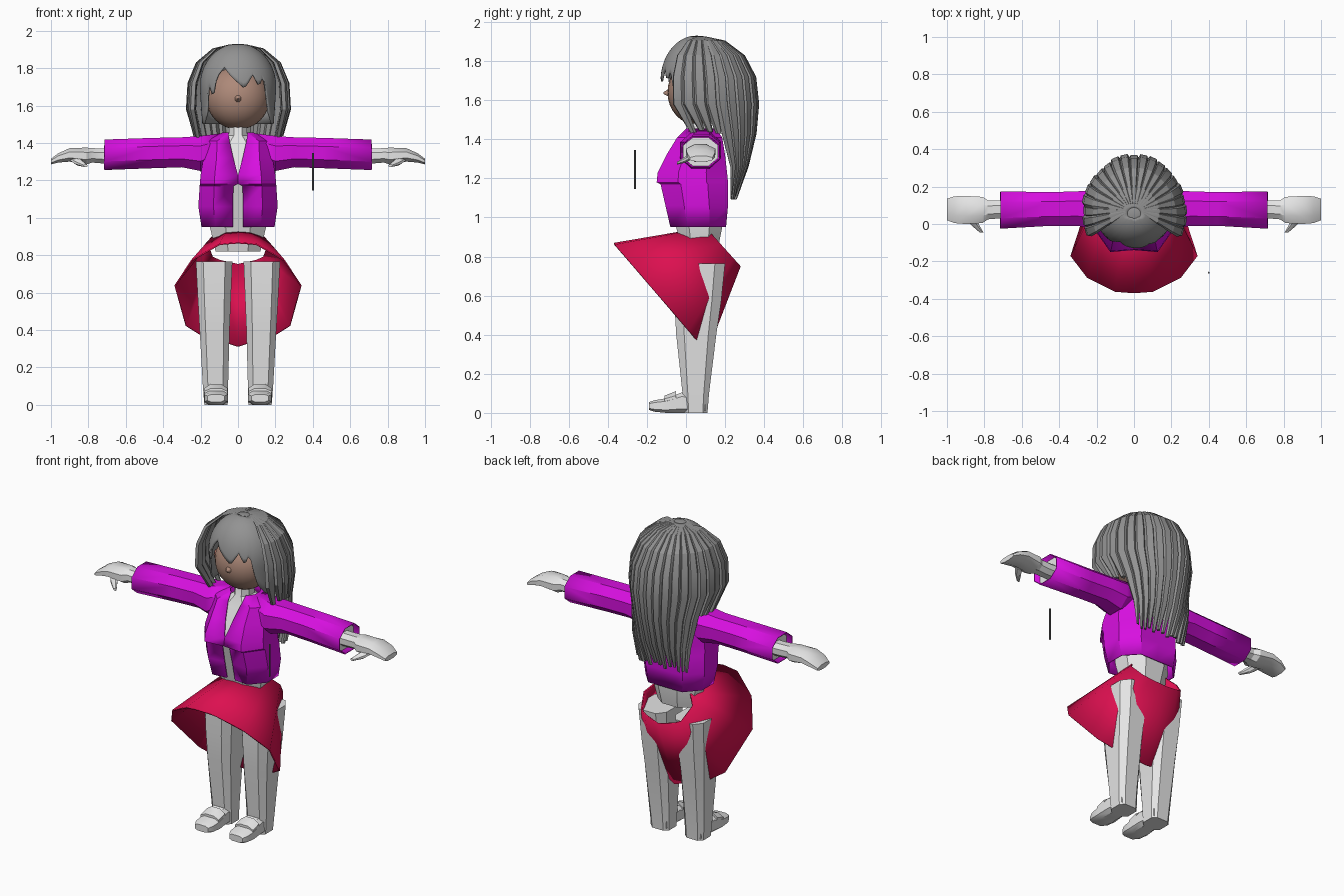
import bpy, bmesh, random
from math import sin, cos, radians, sqrt, pi
from mathutils import Vector

random.seed(4)
default_cube = bpy.data.objects.get("Cube")
if default_cube:
    bpy.data.objects.remove(default_cube, do_unlink=True)


def material(name, *rgb):
    mat = bpy.data.materials.new(name)
    mat.use_nodes = True
    mat.diffuse_color = (*rgb, 1)
    mat.node_tree.nodes["Principled BSDF"].inputs["Base Color"].default_value = (*rgb, 1)
    return mat


PALE = material("pale grey", .78, .78, .78)
HAIR = material("hair grey", .29, .29, .29)
SKIN = material("skin", .42, .25, .19)
EAR = material("ear pink", .55, .22, .17)
PURPLE = material("purple", .68, .005, .74)
RED = material("red", .72, .005, .08)
WHITE = material("white lining", 1, 1, 1)
DARK = material("dark grey", .12, .12, .12)


def finish(name, bm, mat, thickness=0, angle=30):
    """Turn a bmesh into a shaded object, optionally with thickness."""
    bmesh.ops.recalc_face_normals(bm, faces=bm.faces)
    mesh = bpy.data.meshes.new(name)
    bm.to_mesh(mesh)
    bm.free()
    mesh.materials.append(mat)
    ob = bpy.data.objects.new(name, mesh)
    bpy.context.collection.objects.link(ob)
    if thickness:
        solid = ob.modifiers.new("thickness", 'SOLIDIFY')
        solid.thickness = thickness
    bpy.ops.object.select_all(action='DESELECT')
    bpy.context.view_layer.objects.active = ob
    ob.select_set(True)
    bpy.ops.object.shade_smooth_by_angle(angle=radians(angle))
    return ob


def loft(name, rings, mat, closed=True, caps=True, thickness=0, angle=30):
    """Skin a sequence of equal rings of points."""
    bm = bmesh.new()
    rows = [[bm.verts.new(p) for p in ring] for ring in rings]
    n = len(rows[0])
    for low, high in zip(rows, rows[1:]):
        for i in range(n if closed else n - 1):
            j = (i + 1) % n
            bm.faces.new((low[i], low[j], high[j], high[i]))
    if caps and closed:
        bm.faces.new(rows[0])
        bm.faces.new(rows[-1])
    return finish(name, bm, mat, thickness, angle)


def octagon(u0, u1, v0, v1, c=.28):
    """Chamfered rectangle as eight 2D points."""
    du, dv = (u1 - u0) * c, (v1 - v0) * c
    return [(u0 + du, v0), (u1 - du, v0), (u1, v0 + dv), (u1, v1 - dv),
            (u1 - du, v1), (u0 + du, v1), (u0, v1 - dv), (u0, v0 + dv)]


def ellipsoid(name, centre, radii, mat):
    bm = bmesh.new()
    bmesh.ops.create_uvsphere(bm, u_segments=24, v_segments=16, radius=1)
    bmesh.ops.scale(bm, vec=radii, verts=bm.verts)
    bmesh.ops.translate(bm, vec=centre, verts=bm.verts)
    return finish(name, bm, mat)


def box_rings_x(sections, side):
    """Rings along x from (x, z low, z high, y front, y back)."""
    return [[(side * x, y, z) for y, z in octagon(y0, y1, z0, z1)]
            for x, z0, z1, y0, y1 in sections]


# Body under the clothes: (z, half width, front y, back y)
body = [(.82, .12, -.02, .16), (.95, .15, -.05, .185), (1.2, .15, -.11, .18),
        (1.38, .13, -.035, .16), (1.44, .05, 0, .13), (1.53, .045, .01, .11)]
loft("torso", [[(x, y, z) for x, y in octagon(-w, w, f, b)] for z, w, f, b in body], PALE)

# Open jacket: (z, half width, front y, back y, half gap)
jacket = [(.95, .195, -.08, .205, .028), (1.06, .212, -.105, .215, .028),
          (1.17, .205, -.13, .215, .024), (1.18, .204, -.15, .215, .001),
          (1.23, .2, -.145, .21, .001), (1.32, .185, -.1, .2, .025),
          (1.41, .18, -.045, .185, .045), (1.455, .085, .0, .15, .052)]
rings = []
for z, w, f, b, gap in jacket:
    d = b - f
    half = [(gap, f + .01), (w * .62, f), (w, f + d * .3), (w, b - d * .3), (w * .6, b)]
    rings.append([(x, y, z) for x, y in half] + [(0, b, z)]
                 + [(-x, y, z) for x, y in reversed(half)])
loft("jacket", rings, PURPLE, closed=False, thickness=.008)

# Skirt: two tilted rings, each half described by (x, height along tilt)
half = [(0, 1), (.1, .97), (.25, .66), (.34, .17), (.28, -.6), (.2, -.78), (0, -1)]
outline = half + [(-x, t) for x, t in half[-2:0:-1]]
hem = [(x, -.13 - .24 * t, .59 + .28 * t) for x, t in outline]
waist = [(x * .5, .19 - .09 * t, .85 + .1 * t) for x, t in outline]
loft("skirt", [hem, waist], RED, caps=False, thickness=.008)

# Limbs, built for both sides
sleeve = [(.1, 1.3, 1.45, 0, .16), (.2, 1.25, 1.437, -.03, .18), (.3, 1.27, 1.43, -.01, .175),
          (.45, 1.265, 1.427, -.01, .17), (.715, 1.255, 1.418, -.025, .175)]
hand = [(.55, 1.29, 1.37, .03, .13), (.72, 1.29, 1.37, .03, .125), (.78, 1.295, 1.372, .025, .125),
        (.81, 1.285, 1.375, .005, .145), (.9, 1.3, 1.372, 0, .15),
        (.96, 1.295, 1.345, .005, .148), (1, 1.285, 1.315, .02, .135)]
thumb = [(.875, .03, 1.315, .025), (.85, -.005, 1.295, .022), (.815, -.045, 1.278, .01)]
leg = [(0, .055, .18, -.01, .11), (.1, .053, .188, -.018, .118), (.4, .045, .205, -.05, .155),
       (.57, .038, .215, -.06, .18), (.765, .03, .225, -.06, .2)]
foot = [(.1, 0, .07, .055), (-.02, 0, .105, .06), (-.1, 0, .075, .064),
        (-.16, .006, .065, .06), (-.19, .015, .055, .045)]

for side, label in ((1, "left"), (-1, "right")):
    loft(label + "_sleeve", box_rings_x(sleeve, side), PURPLE, caps=False, thickness=.006)
    loft(label + "_sleeve_lining",
         box_rings_x([(.675, 1.263, 1.41, -.015, .165), (.68, 1.263, 1.41, -.015, .165)], side), WHITE)
    loft(label + "_hand", box_rings_x(hand, side), PALE)
    loft(label + "_thumb", [[(side * (x + u), y, z + v) for u, v in octagon(-r, r, -r * .7, r * .7)]
                            for x, y, z, r in thumb], PALE)
    loft(label + "_leg", [[(side * x, y, z) for x, y in octagon(x0, x1, y0, y1, .2)]
                          for z, x0, x1, y0, y1 in leg], PALE)
    loft(label + "_foot", [[(side * (.118 + u), y, z) for u, z in octagon(-w, w, z0, z1, .2)]
                           for y, z0, z1, w in foot], PALE)
    loft(label + "_shoe_strap", [[(side * (.118 + u), y, z) for u, z in octagon(-.062, .062, .03, top)]
                                 for y, top in ((-.05, .112), (-.08, .1), (-.11, .088))], PALE)
    ellipsoid(label + "_ear", (side * .168, .04, 1.64), (.018, .022, .035), EAR)

# Head with a small pointed nose
ellipsoid("head", (0, .06, 1.64), (.17, .155, .168), SKIN)
loft("nose", [[(u, -.075, 1.63 + v) for u, v in octagon(-.025, .025, -.02, .035)],
              [(u, -.116, 1.637 + v) for u, v in octagon(-.004, .004, -.004, .004)]], SKIN, angle=60)

# Hair cap with a jagged fringe: hem height by angle from the front
fringe = [(-180, 1.5), (-75, 1.5), (-58, 1.56), (-50, 1.72), (-42, 1.64), (-34, 1.76), (-24, 1.805),
          (-12, 1.76), (10, 1.69), (24, 1.765), (34, 1.7), (42, 1.76), (50, 1.64), (58, 1.56),
          (75, 1.5), (180, 1.5)]


def hem_height(angle):
    for (a, za), (b, zb) in zip(fringe, fringe[1:]):
        if angle <= b:
            return za + (zb - za) * (angle - a) / (b - a)


rings = []
for step in range(1, 15):
    ring = []
    for angle in range(-180, 180, 4):
        z = 1.93 - (1.93 - hem_height(angle)) * (1 - cos(step / 14 * pi / 2))
        h = (z - 1.70) / .231
        r = sqrt(max(0, 1 - h * h)) if h > 0 else 1 + h * .08
        a = radians(angle)
        ring.append((.205 * r * sin(a), .055 - .185 * r * cos(a), z))
    rings.append(ring)
cap = loft("hair_cap", rings, HAIR, caps=False, thickness=.01, angle=40)
ellipsoid("hair_crown", (0, .055, 1.9), (.07, .065, .03), HAIR)

# Long ridged locks: (z, side radius, centre y, back radius)
flow = [(1.925, .05, .07, .03), (1.905, .13, .06, .13), (1.83, .215, .05, .235),
        (1.72, .258, .05, .29), (1.58, .266, .055, .3), (1.43, .228, .11, .235),
        (1.26, .205, .19, .12), (1.1, .18, .215, .04)]
LOCKS = 21
for k in range(LOCKS):
    mid = -108 + 216 * k / (LOCKS - 1)
    lift = random.uniform(-.02, .035)
    drop = random.uniform(-.01, .02)
    stations = flow if abs(mid) < 72 else flow[:6]
    rings = []
    for i, (z, rx, cy, ry) in enumerate(stations):
        last = i == len(stations) - 1
        spread = 6.8 * (.55 if last else 1)
        ring = []
        for offset, scale in ((-1, .97), (-.55, 1.035), (.55, 1.035), (1, .97), (0, .91)):
            a = radians(mid + offset * spread)
            s = scale + lift
            # Keep the flattened lower back from collapsing to zero thickness
            depth = ry * s + (scale - 1) * .12
            ring.append((rx * s * sin(a), cy + depth * cos(a), z + (drop if last else 0)))
        rings.append(ring)
    loft(f"hair_lock_{k + 1}", rings, HAIR, angle=25)

# Thin floating rod in front of the left arm
bm = bmesh.new()
bmesh.ops.create_cone(bm, cap_ends=True, segments=8, radius1=.005, radius2=.005, depth=.2)
bmesh.ops.translate(bm, vec=Vector((.4, -.26, 1.245)), verts=bm.verts)
finish("rod", bm, DARK)
